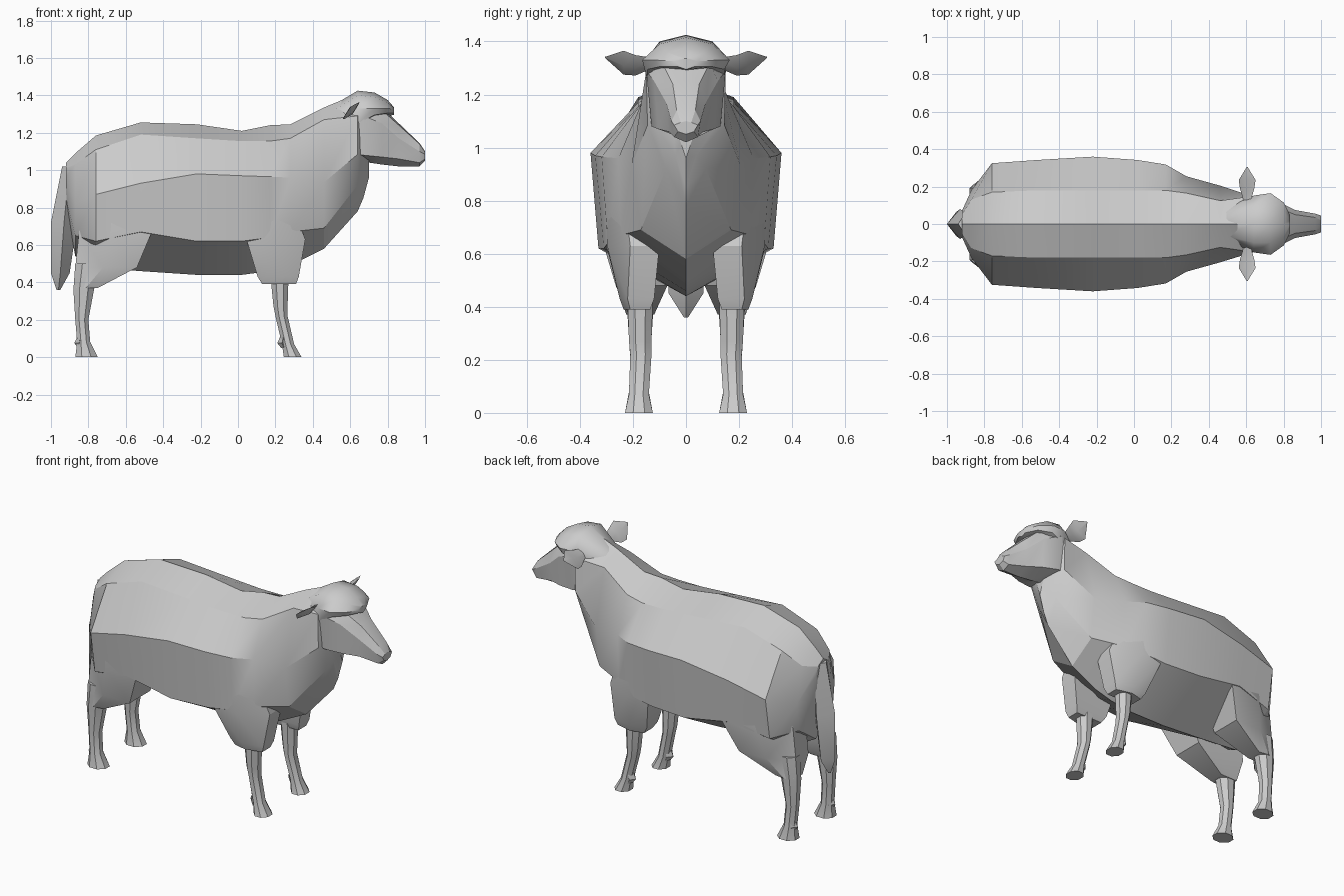
import bpy
import bmesh
import math

old = bpy.data.objects.get("Cube")
if old:
    bpy.data.objects.remove(old, do_unlink=True)

# One plain grey for the whole animal
wool = bpy.data.materials.new("wool_grey")
wool.use_nodes = True
wool.diffuse_color = (0.6, 0.6, 0.6, 1)
wool.node_tree.nodes["Principled BSDF"].inputs["Base Color"].default_value = (0.6, 0.6, 0.6, 1)


def loft(name, rings, mirrored=False, angle=30):
    """Skin a list of equal-length point rings and close both ends."""
    bm = bmesh.new()
    loops = [[bm.verts.new(point) for point in ring] for ring in rings]
    count = len(loops[0])
    for first, second in zip(loops, loops[1:]):
        for i in range(count):
            j = (i + 1) % count
            bm.faces.new((first[i], first[j], second[j], second[i]))
    bm.faces.new(loops[0])
    bm.faces.new(loops[-1])
    bmesh.ops.recalc_face_normals(bm, faces=bm.faces)
    mesh = bpy.data.meshes.new(name)
    bm.to_mesh(mesh)
    bm.free()
    mesh.materials.append(wool)
    part = bpy.data.objects.new(name, mesh)
    bpy.context.collection.objects.link(part)
    bpy.ops.object.select_all(action='DESELECT')
    part.select_set(True)
    bpy.context.view_layer.objects.active = part
    bpy.ops.object.shade_smooth_by_angle(angle=math.radians(angle))
    if mirrored:
        modifier = part.modifiers.new("other_side", 'MIRROR')
        modifier.use_axis = (False, True, False)
        modifier.use_mirror_merge = False
    return part


def cross_section(x, top, y1, z1, y2, z2, y3, z3, bottom):
    """Symmetric ring across the body: spine, ridge, flank, lower flank, belly."""
    side = [(y1, z1), (y2, z2), (y3, z3)]
    outline = [(0, top)] + side + [(0, bottom)] + [(-y, z) for y, z in reversed(side)]
    return [(x, y, z) for y, z in outline]


def level_ring(z, back, front, inner, outer, sides=8):
    """Horizontal polygon that fills the given x and y limits."""
    turn = math.pi / sides if sides == 8 else 0
    reach = math.cos(turn)
    cx, cy = (back + front) / 2, (inner + outer) / 2
    rx, ry = (front - back) / 2 / reach, (outer - inner) / 2 / reach
    angles = [turn + math.tau * i / sides for i in range(sides)]
    return [(cx + rx * math.cos(a), cy + ry * math.sin(a), z) for a in angles]


def limb_ring(z, back, front, inner, outer_back, outer_mid, outer_front):
    """Horizontal five-sided ring with a ridge down the outside."""
    middle = back + (front - back) * .45
    return [(back, inner, z), (back, outer_back, z), (middle, outer_mid, z),
            (front, outer_front, z), (front, inner, z)]


# Body from rump to throat
body_stations = [
    (-.92, 1.04, .05, 1.01, .07, .96, .06, .85, .8),
    (-.87, 1.09, .13, 1.03, .18, .82, .16, .65, .54),
    (-.76, 1.185, .17, 1.11, .325, .87, .285, .62, .48),
    (-.52, 1.255, .18, 1.19, .342, .93, .32, .67, .46),
    (-.22, 1.245, .18, 1.17, .36, .98, .33, .62, .44),
    (.02, 1.21, .18, 1.155, .342, .97, .31, .62, .44),
    (.17, 1.24, .18, 1.155, .318, .965, .295, .64, .46),
    (.28, 1.245, .165, 1.17, .255, .96, .245, .67, .49),
    (.46, 1.335, .125, 1.27, .205, .935, .17, .69, .58),
    (.64, 1.41, .15, 1.29, .145, 1.085, .075, .92, .78),
    (.67, 1.38, .12, 1.28, .11, 1.08, .04, .97, .85),
    (.7, 1.3, .05, 1.25, .05, 1.09, .02, 1.02, .96),
]
loft("body", [cross_section(*s) for s in body_stations], angle=25)

# Face and muzzle
head_stations = [
    (.6, 1.36, .1, 1.34, .14, 1.28, .12, 1.09, 1.07),
    (.67, 1.36, .1, 1.345, .15, 1.29, .13, 1.08, 1.045),
    (.77, 1.335, .09, 1.32, .12, 1.25, .105, 1.07, 1.03),
    (.86, 1.25, .05, 1.24, .075, 1.17, .065, 1.06, 1.02),
    (.97, 1.145, .035, 1.14, .055, 1.1, .045, 1.04, 1.02),
    (1, 1.1, .02, 1.095, .045, 1.085, .03, 1.06, 1.05),
]
loft("head", [cross_section(*s) for s in head_stations], angle=25)

# Woolly cap that flows from the neck and overhangs the brow
cap_stations = [
    (.48, 1.33, .06, 1.3, .08, 1.25, .07, 1.2, 1.18),
    (.64, 1.425, .1, 1.4, .152, 1.33, .145, 1.25, 1.22),
    (.73, 1.415, .1, 1.39, .165, 1.33, .145, 1.295, 1.28),
    (.8, 1.375, .07, 1.36, .115, 1.33, .1, 1.305, 1.29),
    (.835, 1.335, .02, 1.335, .045, 1.325, .03, 1.305, 1.295),
]
loft("wool_cap", [cross_section(*s) for s in cap_stations], angle=40)

# Thin leaf-shaped ears, tilted forward
ear_rings = []
for y, z, size in [(.12, 1.32, .4), (.19, 1.31, .85), (.235, 1.32, 1), (.305, 1.34, .05)]:
    axes = [(.045, .045), (.01, -.012), (-.045, -.045), (-.01, .012)]
    ear_rings.append([(.605 + dx * size, y, z + dz * size) for dx, dz in axes])
loft("ear", ear_rings, mirrored=True)

# Hanging tail
tail_levels = [
    (1.02, -.94, -.86, .06),
    (.72, -1, -.86, .08),
    (.45, -1, -.9, .065),
    (.36, -.97, -.95, .008),
]
loft("tail", [level_ring(z, a, b, -w, w, sides=4) for z, a, b, w in tail_levels])

# Woolly upper legs
thigh_levels = [
    (.87, -.8, -.55, .1, .22, .3, .32),
    (.67, -.85, -.46, .07, .19, .305, .322),
    (.48, -.87, -.54, .07, .19, .262, .265),
    (.37, -.865, -.75, .12, .205, .225, .215),
]
shoulder_levels = [
    (.87, .08, .27, .12, .3, .295, .24),
    (.63, .045, .36, .1, .3, .297, .21),
    (.43, .105, .325, .12, .225, .25, .22),
    (.39, .13, .31, .135, .215, .235, .21),
]
loft("thigh", [limb_ring(*level) for level in thigh_levels], mirrored=True)
loft("shoulder", [limb_ring(*level) for level in shoulder_levels], mirrored=True)

# Bare lower legs with hooves
hind_levels = [
    (.5, -.87, -.74, .12, .225),
    (.36, -.88, -.77, .125, .22),
    (.2, -.87, -.8, .135, .21),
    (.08, -.86, -.79, .14, .215),
    (0, -.87, -.75, .125, .23),
]
fore_levels = [
    (.42, .175, .27, .125, .22),
    (.27, .19, .265, .13, .215),
    (.22, .2, .265, .13, .21),
    (.07, .235, .3, .14, .215),
    (0, .245, .34, .125, .23),
]
loft("hind_shank", [level_ring(*level) for level in hind_levels], mirrored=True)
loft("front_shank", [level_ring(*level) for level in fore_levels], mirrored=True)

# Dewclaws behind each ankle
for name, heel in [("hind_dewclaw", -.845), ("front_dewclaw", .24)]:
    claw = [level_ring(z, heel - r, heel + .02, .15, .21, sides=4)
            for z, r in [(.05, .01), (.075, .03), (.12, .01)]]
    loft(name, claw, mirrored=True)
